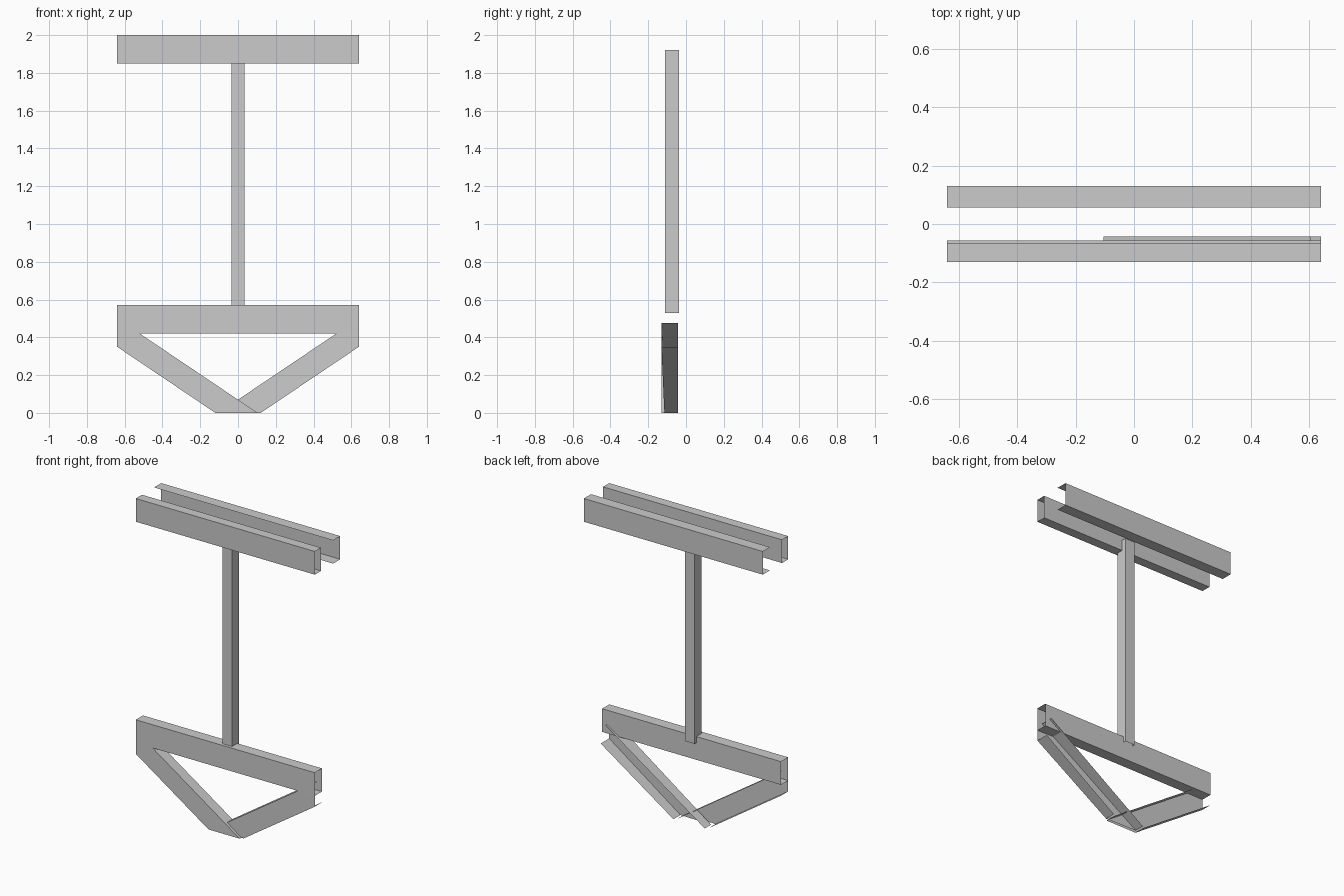
import bpy

if "Cube" in bpy.data.objects:
    bpy.data.objects.remove(bpy.data.objects["Cube"])

HALF = 0.64      # half length of the horizontal members
FRONT = -0.13    # front plane of the frame


def make(name, verts, faces):
    mesh = bpy.data.meshes.new(name)
    mesh.from_pydata(verts, [], faces)
    mesh.update()
    ob = bpy.data.objects.new(name, mesh)
    bpy.context.collection.objects.link(ob)
    return ob


def sweep(name, profile, place, a, b, closed):
    """Thin sheet section with open ends, extruded from a to b."""
    n = len(profile)
    verts = [place(p, a) for p in profile] + [place(p, b) for p in profile]
    faces = [(i, (i + 1) % n, n + (i + 1) % n, n + i)
             for i in range(n if closed else n - 1)]
    return make(name, verts, faces)


def along_x(p, t):
    return (t, p[0], p[1])


def along_z(p, t):
    return (p[0], p[1], t)


def rect(u0, u1, v0, v1):
    return [(u0, v0), (u0, v1), (u1, v1), (u1, v0)]


# horizontal beams: hollow box sections in front, forward-opening channel behind
sweep("top_front_beam", rect(FRONT, -0.067, 1.85, 2.0), along_x, HALF, -HALF, True)
sweep("lower_beam", rect(FRONT, -0.057, 0.42, 0.57), along_x, HALF, -HALF, True)
sweep("top_back_channel", [(0.057, 1.85), (0.13, 1.85), (0.13, 2.0), (0.057, 2.0)],
      along_x, HALF, -HALF, False)

# upright square tube
sweep("upright_post", rect(-0.035, 0.035, -0.11, -0.038), along_z, 1.92, 0.53, True)


# diagonal channel braces, web to the front and flanges running back
def brace(name, side, lean, back):
    outline = [(-0.104, 0), (0.12, 0), (HALF, 0.35), (HALF, 0.42), (0.605, 0.477)]
    web = [(side * x, FRONT + lean * (HALF - x), z) for x, z in outline]
    rear = [(web[i][0], back, web[i][2]) for i in (1, 2, 4, 0)]
    faces = [(0, 1, 2, 3, 4), (1, 5, 6, 2), (4, 7, 8, 0)]
    if side < 0:
        faces = [f[::-1] for f in faces]
    make(name, web + rear, faces)


brace("left_brace", -1, 0.0, -0.057)
brace("right_brace", 1, 0.03, -0.043)
